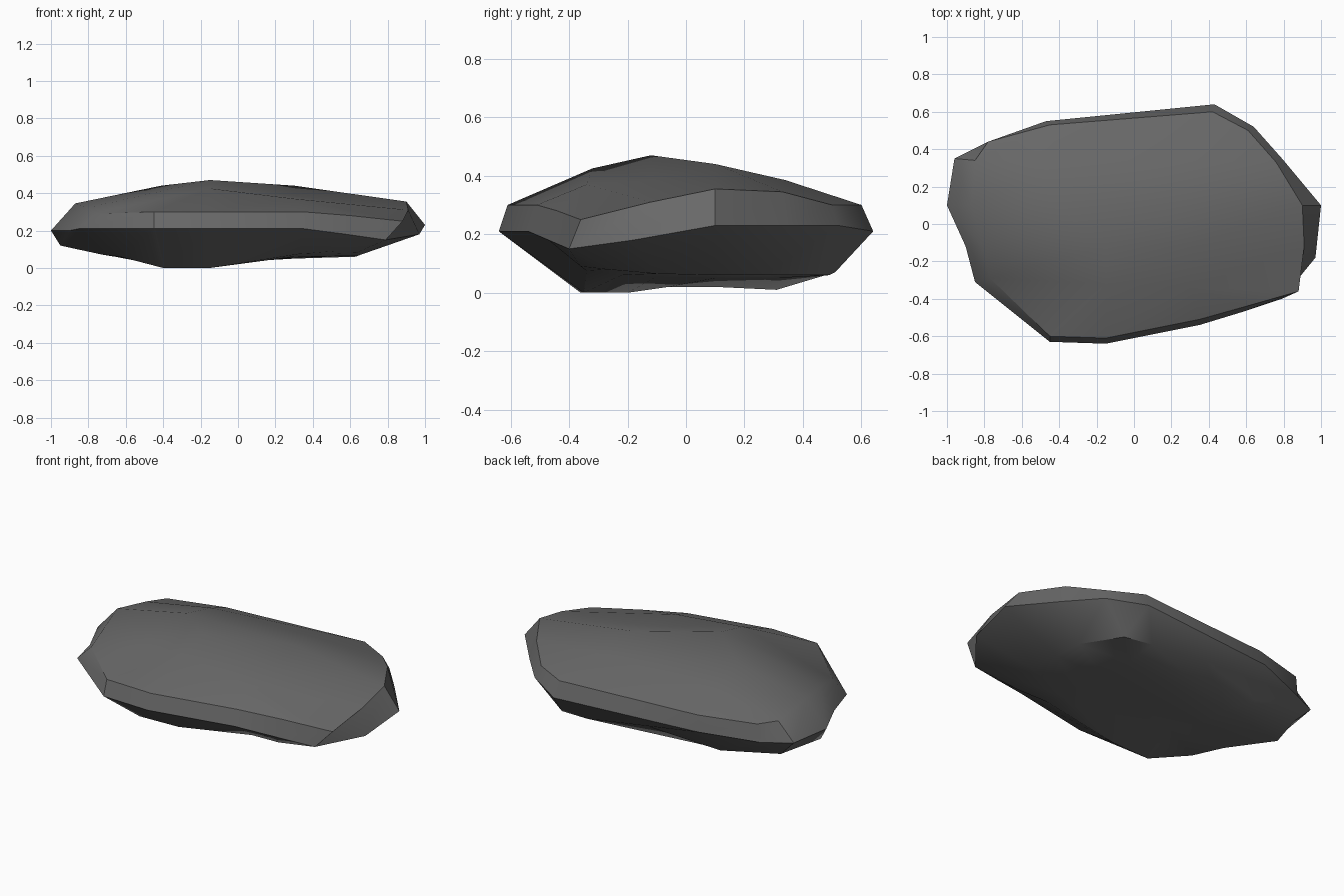
import bpy
import bmesh
import math

default_cube = bpy.data.objects.get("Cube")
if default_cube:
    bpy.data.objects.remove(default_cube, do_unlink=True)


def make_material(name, colour):
    material = bpy.data.materials.new(name)
    material.use_nodes = True
    material.diffuse_color = colour
    shader = next(n for n in material.node_tree.nodes if n.type == "BSDF_PRINCIPLED")
    shader.inputs["Base Color"].default_value = colour
    shader.inputs["Roughness"].default_value = .9
    return material


def skin(bm, rows):
    """Fill a grid of points with quads and return its rim, anticlockwise from the front."""
    grid = [[bm.verts.new(point) for point in row] for row in rows]
    for front, back in zip(grid, grid[1:]):
        for i in range(len(front) - 1):
            bm.faces.new((front[i], front[i + 1], back[i + 1], back[i]))
    right_side = [row[-1] for row in grid[1:-1]]
    left_side = [row[0] for row in grid[-2:0:-1]]
    return grid[0] + right_side + grid[-1][::-1] + left_side


def bridge(bm, lower, upper):
    """Join two closed rings of equal length with a band of quads."""
    for i in range(len(lower)):
        bm.faces.new((lower[i - 1], lower[i], upper[i], upper[i - 1]))


# Upper surface: ridges running side to side, ordered front to back
ridges = [
    [(-.45, -.6, .3), (-.15, -.61, .3), (.35, -.51, .3), (.6, -.44, .28)],
    [(-.77, -.29, .29), (-.15, -.32, .425), (.3, -.34, .37), (.88, -.36, .25)],
    [(-.81, -.12, .32), (-.15, -.12, .47), (.3, -.12, .385), (.91, -.12, .31)],
    [(-.87, .1, .345), (-.41, .1, .44), (.3, .1, .44), (.9, .1, .355)],
    [(-.85, .34, .3), (-.41, .34, .38), (.3, .34, .385), (.76, .33, .345)],
    [(-.78, .44, .3), (-.45, .53, .3), (.42, .6, .3), (.61, .5, .3)],
]

# Underside: a deep keel on one half, a shallow shelf on the other
underside = [
    [(-.4, -.36, 0), (-.15, -.35, 0), (.33, -.34, .075), (.52, -.36, .09)],
    [(-.63, -.26, .06), (-.35, -.2, 0), (.3, -.22, .06), (.63, -.27, .08)],
    [(-.72, -.1, .07), (-.3, -.06, .02), (.3, -.1, .055), (.64, -.1, .065)],
    [(-.95, .08, .12), (-.4, .1, .02), (.3, .1, .05), (.63, .1, .06)],
    [(-.86, .33, .1), (-.4, .31, .01), (.3, .31, .05), (.62, .27, .06)],
    [(-.52, .42, .065), (-.1, .49, .12), (.3, .51, .07), (.48, .49, .06)],
]

# Widest outline, anticlockwise from the front
outline = [
    (-.45, -.63, .21), (-.15, -.64, .21), (.35, -.54, .21), (.58, -.47, .18),
    (.79, -.4, .15), (.97, -.18, .18), (1, .1, .23), (.8, .34, .23),
    (.64, .52, .23), (.43, .64, .21), (-.47, .55, .21), (-.8, .43, .19),
    (-.96, .35, .2), (-1, .1, .2), (-.9, -.12, .2), (-.85, -.31, .21),
]

# Sloping sides join the two skins to the outline
bm = bmesh.new()
shoulder = skin(bm, ridges)
base = skin(bm, underside)
waist = [bm.verts.new(point) for point in outline]
bridge(bm, waist, shoulder)
bridge(bm, base, waist)

bmesh.ops.recalc_face_normals(bm, faces=bm.faces[:])
mesh = bpy.data.meshes.new("flat_rock")
bm.to_mesh(mesh)
bm.free()

mesh.materials.append(make_material("dark grey stone", (.14, .14, .14, 1)))
rock = bpy.data.objects.new("flat_rock", mesh)
bpy.context.collection.objects.link(rock)

# Softly shaded facets with crisp outer edges
bpy.ops.object.select_all(action="DESELECT")
rock.select_set(True)
bpy.context.view_layer.objects.active = rock
bpy.ops.object.shade_smooth_by_angle(angle=math.radians(35))
